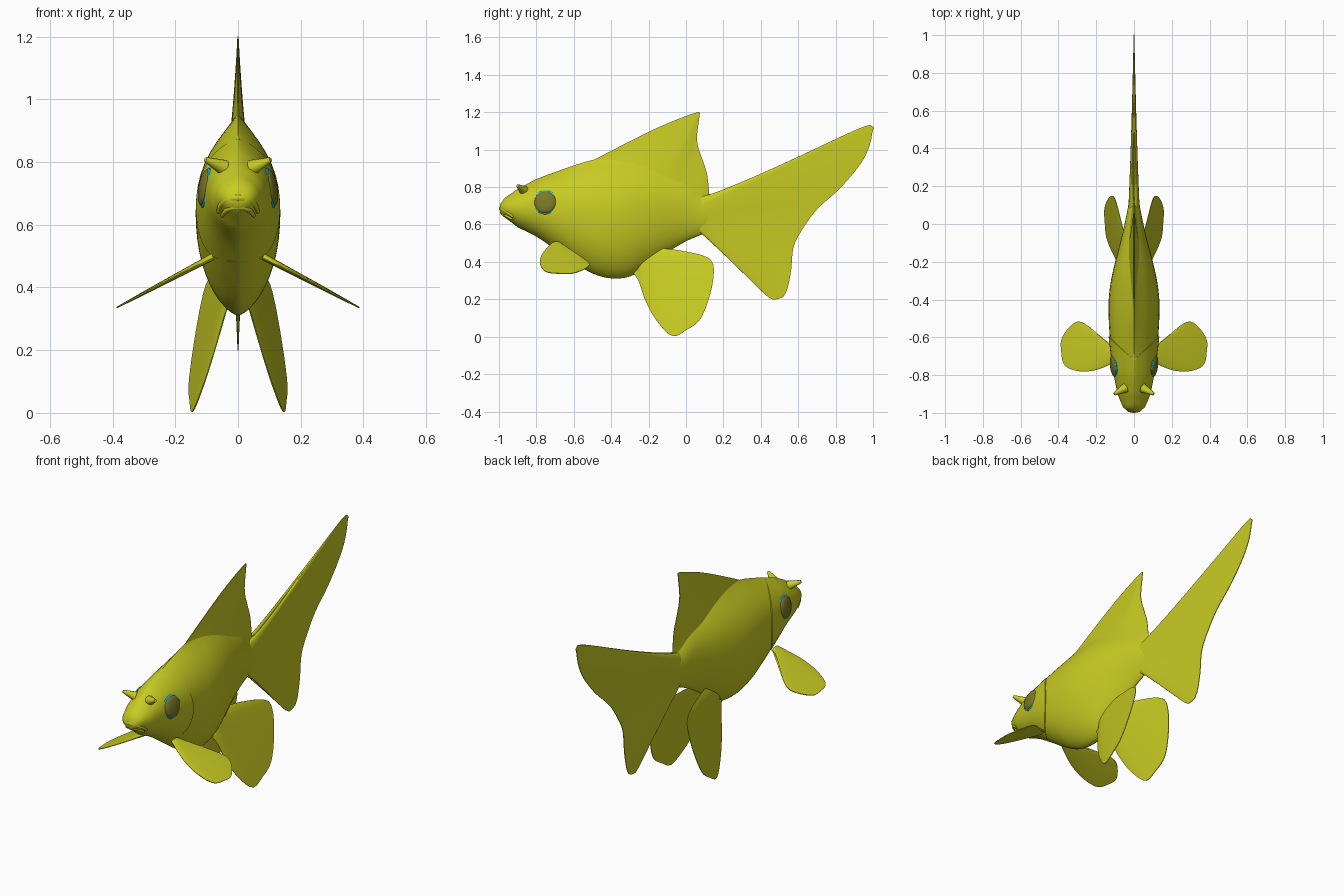
import bpy, bmesh, math
from mathutils import Vector, Matrix

if "Cube" in bpy.data.objects:
    bpy.data.objects.remove(bpy.data.objects["Cube"])


def material(name, col):
    m = bpy.data.materials.new(name)
    m.diffuse_color = (*col, 1)
    m.use_nodes = True
    m.node_tree.nodes["Principled BSDF"].inputs["Base Color"].default_value = m.diffuse_color
    return m


SKIN = material("olive_skin", (0.58, 0.6, 0.016))
EYE = material("dark_olive", (0.2, 0.19, 0.02))
RING = material("cyan_ring", (0.0, 0.55, 0.85))


def finish(name, bm, mat):
    bmesh.ops.remove_doubles(bm, verts=bm.verts, dist=0.0001)
    bmesh.ops.recalc_face_normals(bm, faces=bm.faces)
    me = bpy.data.meshes.new(name)
    bm.to_mesh(me)
    bm.free()
    me.materials.append(mat)
    ob = bpy.data.objects.new(name, me)
    bpy.context.collection.objects.link(ob)
    bpy.ops.object.select_all(action='DESELECT')
    ob.select_set(True)
    bpy.context.view_layer.objects.active = ob
    bpy.ops.object.shade_smooth_by_angle(angle=math.radians(50))
    return ob


def cubic(p, i, t):
    """Catmull-Rom between points i and i+1, any dimension."""
    n = len(p) - 1
    a, b, c, d = p[max(i - 1, 0)], p[i], p[i + 1], p[min(i + 2, n)]
    return [0.5 * (2 * B + (C - A) * t + (2 * A - 5 * B + 4 * C - D) * t * t
                   + (3 * B - A - 3 * C + D) * t ** 3) for A, B, C, D in zip(a, b, c, d)]


def resample(pts, n):
    """Smooth curve through pts, n+1 points evenly spaced by length."""
    fine = [Vector(cubic(pts, i, k / 12)) for i in range(len(pts) - 1) for k in range(12)]
    fine.append(Vector(pts[-1]))
    acc = [0]
    for a, b in zip(fine, fine[1:]):
        acc.append(acc[-1] + (b - a).length)
    out, j = [], 0
    for k in range(n + 1):
        d = acc[-1] * k / n
        while j < len(fine) - 2 and acc[j + 1] < d:
            j += 1
        out.append(fine[j].lerp(fine[j + 1], min(1, (d - acc[j]) / max(acc[j + 1] - acc[j], 1e-9))))
    return out


def skin_rings(bm, rings, cap=True):
    vs = [[bm.verts.new(p) for p in r] for r in rings]
    for a, b in zip(vs, vs[1:]):
        for i in range(len(a)):
            j = (i + 1) % len(a)
            bm.faces.new((a[i], a[j], b[j], b[i]))
    if cap:
        bm.faces.new(vs[0])
        bm.faces.new(vs[-1])


# Body stations: y, top z, bottom z, half width
STATIONS = [(-.995, .705, .66, .03), (-.97, .742, .637, .058), (-.9, .79, .585, .085),
            (-.8, .842, .535, .104), (-.7, .88, .468, .118), (-.6, .915, .398, .128),
            (-.5, .945, .338, .134), (-.4, .96, .312, .134), (-.3, .96, .322, .122),
            (-.2, .94, .38, .1), (-.1, .90, .45, .074), (0, .85, .51, .05),
            (.1, .765, .552, .03), (.2, .73, .59, .014)]


def body_point(y, a, scale=1.0):
    i = 0
    while i < len(STATIONS) - 2 and STATIONS[i + 1][0] < y:
        i += 1
    y0, y1 = STATIONS[i][0], STATIONS[i + 1][0]
    _, top, bot, w = cubic(STATIONS, i, (y - y0) / (y1 - y0))
    c, s = math.cos(a), math.sin(a)
    # Shoulders pinch into the dorsal fin, the belly into a slight keel
    ridge = .4 + 1.0 * min(max((y + .85) / .45, 0), 1)
    c *= abs(c) ** (ridge * s if s > 0 else -.25 * s)
    return Vector((w * c * scale, y, (top + bot) / 2 + (top - bot) / 2 * s))


ANGLES = [2 * math.pi * k / 48 for k in range(48)]

# Body
bm = bmesh.new()
skin_rings(bm, [[body_point(-.995 + 1.195 * k / 48, a) for a in ANGLES] for k in range(49)])
finish("body", bm, SKIN)

# Head with slightly raised, curved gill-cover edge
bm = bmesh.new()
rings = []
for k in range(25):
    s = k / 24
    rings.append([body_point(-.995 + s * (.4 - .12 * math.sin(a) ** 2), a,
                             1.01 + .035 * s) for a in ANGLES])
rings.append([body_point(-.595 - .12 * math.sin(a) ** 2, a, .95) for a in ANGLES])
skin_rings(bm, rings)
finish("head_and_gill_covers", bm, SKIN)


def fin(name, base, edge, thick, place, n=48, m=12):
    """Thin fin fanned from a base line to an edge curve; place(u, v, offset) -> 3D."""
    bm = bmesh.new()
    b, e = resample(base, n), resample(edge, n)
    rings = []
    for i in range(n + 1):
        side = max(math.sin(math.pi * i / n), 0) ** 0.5
        front, back = [], []
        for k in range(m + 1):
            v = k / m
            p = b[i].lerp(e[i], v)
            t = side * (.002 + thick * (1 - v) ** 1.6 + .004 * (1 - v ** 4))
            front.append(place(p.x, p.y, t))
            back.append(place(p.x, p.y, -t))
        rings.append(front + back[::-1])
    skin_rings(bm, rings, cap=False)
    return finish(name, bm, SKIN)


def upright(u, v, t):
    return Vector((t, u, v))


# Dorsal and tail fins in the centre plane (y, z)
fin("dorsal_fin", [(-.52, .86), (-.2, .82), (.11, .70)],
    [(-.54, .92), (-.47, .957), (-.25, 1.07), (-.1, 1.14), (.062, 1.2), (.072, 1.18),
     (.06, 1.04), (.11, .88), (.125, .75)], .028, upright, 60)
fin("tail_fin", [(.04, .75), (.04, .57)],
    [(.07, .78), (.16, .762), (.3, .815), (.6, .96), (.965, 1.128), (.994, 1.08), (.95, .95),
     (.83, .8), (.7, .68), (.62, .57), (.575, .48), (.56, .34), (.53, .225), (.48, .2),
     (.43, .22), (.27, .38), (.12, .555), (.05, .54)], .026, upright, 90, 16)

for side, sx in (("left", -1), ("right", 1)):
    # Pectoral fin, outlined from the top (x, y), sloping down outwards
    fin(side + "_pectoral_fin", [(.08, -.72), (.08, -.665)],
        [(.09, -.725), (.14, -.75), (.21, -.775), (.29, -.78), (.365, -.75), (.384, -.68),
         (.38, -.6), (.31, -.52), (.25, -.535), (.18, -.6), (.12, -.65), (.09, -.665)], .005,
        lambda u, v, t: Vector((sx * (u + .45 * t), v, .488 - (u - .1) * .53 + .9 * t)))
    # Pelvic fin, outlined from the side (y, z), splayed outwards
    fin(side + "_pelvic_fin", [(-.26, .36), (-.18, .46)],
        [(-.28, .34), (-.25, .29), (-.22, .2), (-.16, .09), (-.075, .004), (0, .035), (.08, .1),
         (.135, .25), (.147, .38), (.1, .43), (-.04, .462), (-.16, .475)], .008,
        lambda u, v, t: Vector((sx * (.16 - .21 * v + .2 * u + t), u, v + .2 * t)))

    # Eye: dark dome over a cyan ring, leaning with the cheek
    out = Vector((sx, -.13, .17)).normalized()
    turn = out.to_track_quat('Z', 'Y').to_matrix().to_4x4()
    for name, mat, r, depth, push in (("eye_ring", RING, .065, .013, .0), ("eye", EYE, .059, .018, .004)):
        bm = bmesh.new()
        bmesh.ops.create_uvsphere(bm, u_segments=32, v_segments=16, radius=1)
        place = Matrix.Translation(Vector((sx * .103, -.752, .718)) + out * push)
        bmesh.ops.transform(bm, verts=bm.verts, matrix=place @ turn @ Matrix.Diagonal((r, r, depth, 1)))
        finish(side + "_" + name, bm, mat)

    # Nostril horn
    a, b = Vector((sx * .045, -.868, .782)), Vector((sx * .104, -.9, .808))
    bm = bmesh.new()
    bmesh.ops.create_cone(bm, cap_ends=True, segments=10, radius1=.026, radius2=.008,
                          depth=(b - a).length)
    bmesh.ops.transform(bm, verts=bm.verts, matrix=Matrix.Translation((a + b) / 2)
                        @ (b - a).to_track_quat('Z', 'Y').to_matrix().to_4x4())
    finish(side + "_nostril_horn", bm, SKIN)

# Lips: two down-turned tubes
LIPS = (("upper_lip", [(.064, -.925, .64), (.053, -.955, .664), (.03, -.98, .681), (0, -.988, .686)], .012),
        ("lower_lip", [(.052, -.93, .627), (.038, -.958, .645), (.02, -.973, .654), (0, -.978, .656)], .01))
for name, pts, r in LIPS:
    path = resample(pts + [(-x, y, z) for x, y, z in pts[-2::-1]], 24)
    rings = []
    for i, p in enumerate(path):
        d = (path[min(i + 1, 24)] - path[max(i - 1, 0)]).normalized()
        e1 = d.cross(Vector((0, 0, 1))).normalized()
        e2 = d.cross(e1)
        w = r * (.5 + .5 * math.sin(math.pi * i / 24))
        rings.append([p + e1 * (w * math.cos(c)) + e2 * (w * math.sin(c)) for c in ANGLES[::4]])
    bm = bmesh.new()
    skin_rings(bm, rings)
    finish(name, bm, SKIN)
